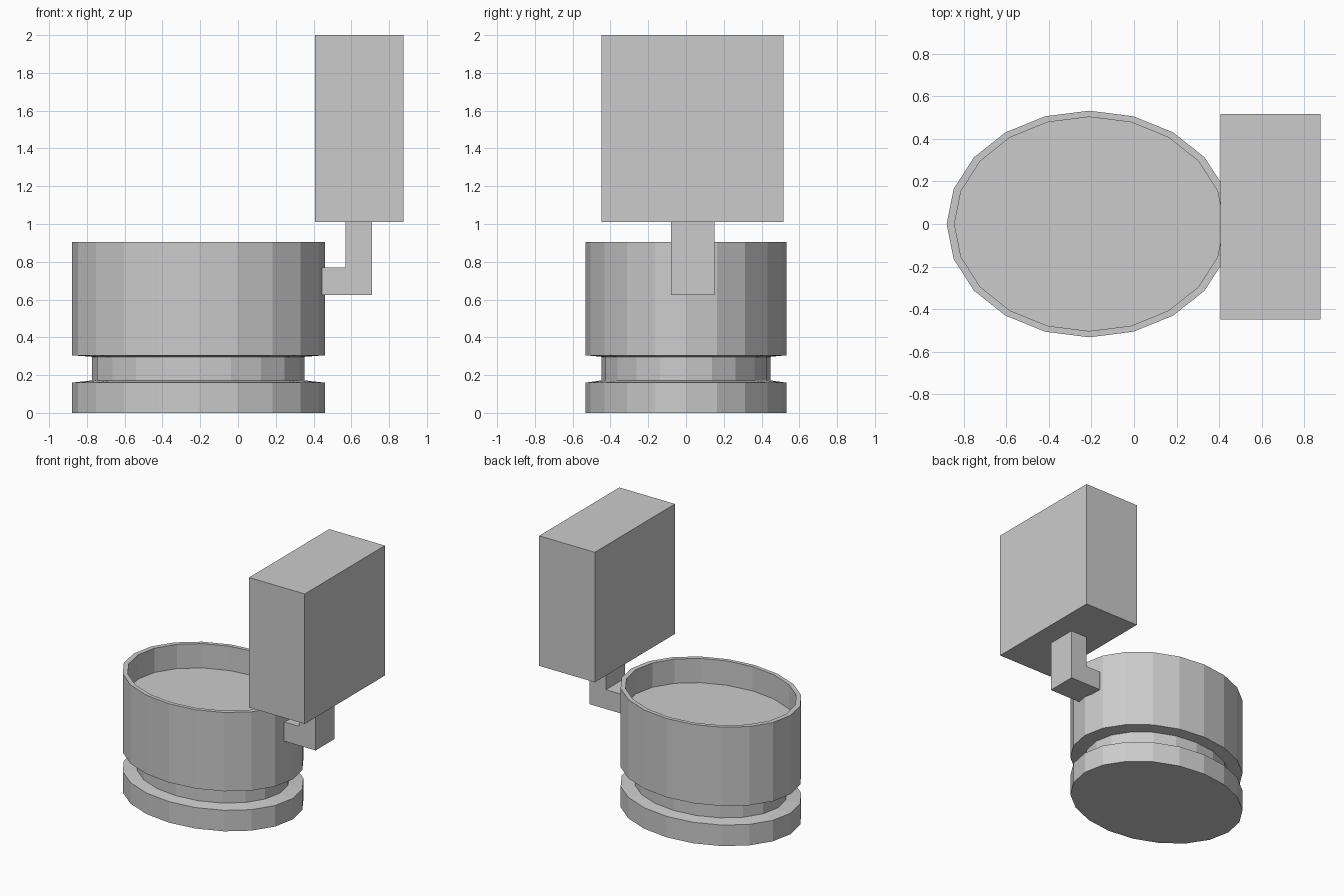
import bpy, bmesh
from math import sin, cos, tau

if "Cube" in bpy.data.objects:
    bpy.data.objects.remove(bpy.data.objects["Cube"])

SIDES = 20
RX, RY, CX = 0.67, 0.532, -0.21


def finish(name, bm):
    bmesh.ops.recalc_face_normals(bm, faces=bm.faces)
    mesh = bpy.data.meshes.new(name)
    bm.to_mesh(mesh)
    bm.free()
    obj = bpy.data.objects.new(name, mesh)
    bpy.context.collection.objects.link(obj)


def oval_lathe(name, profile):
    """Stack oval rings of (scale, z), capped at both ends."""
    bm = bmesh.new()
    rings = [[bm.verts.new((CX + RX * s * cos(tau * i / SIDES),
                            RY * s * sin(tau * i / SIDES), z))
              for i in range(SIDES)] for s, z in profile]
    for a, b in zip(rings, rings[1:]):
        for i in range(SIDES):
            j = (i + 1) % SIDES
            bm.faces.new((a[i], a[j], b[j], b[i]))
    bm.faces.new(rings[0])
    bm.faces.new(rings[-1])
    finish(name, bm)


def extrude_y(name, outline, y0, y1):
    """Extrude an (x, z) outline along y."""
    bm = bmesh.new()
    face = bm.faces.new([bm.verts.new((x, y0, z)) for x, z in outline])
    out = bmesh.ops.extrude_face_region(bm, geom=[face])
    verts = [v for v in out["geom"] if isinstance(v, bmesh.types.BMVert)]
    bmesh.ops.translate(bm, verts=verts, vec=(0, y1 - y0, 0))
    finish(name, bm)


# Bowl with foot, recessed neck and sunken water surface
oval_lathe("bowl", [(1, 0), (1, 0.16), (0.84, 0.172), (0.84, 0.297),
                    (1, 0.305), (1, 0.905), (0.945, 0.905), (0.945, 0.72)])

# Elbow pipe joining bowl and tank
extrude_y("elbow_pipe", [(0.445, 0.623), (0.71, 0.623), (0.71, 1.01),
                         (0.57, 1.01), (0.57, 0.77), (0.445, 0.77)],
          -0.08, 0.15)

# Tank
extrude_y("tank", [(0.407, 1.01), (0.876, 1.01), (0.876, 2.0), (0.407, 2.0)],
          -0.448, 0.516)
